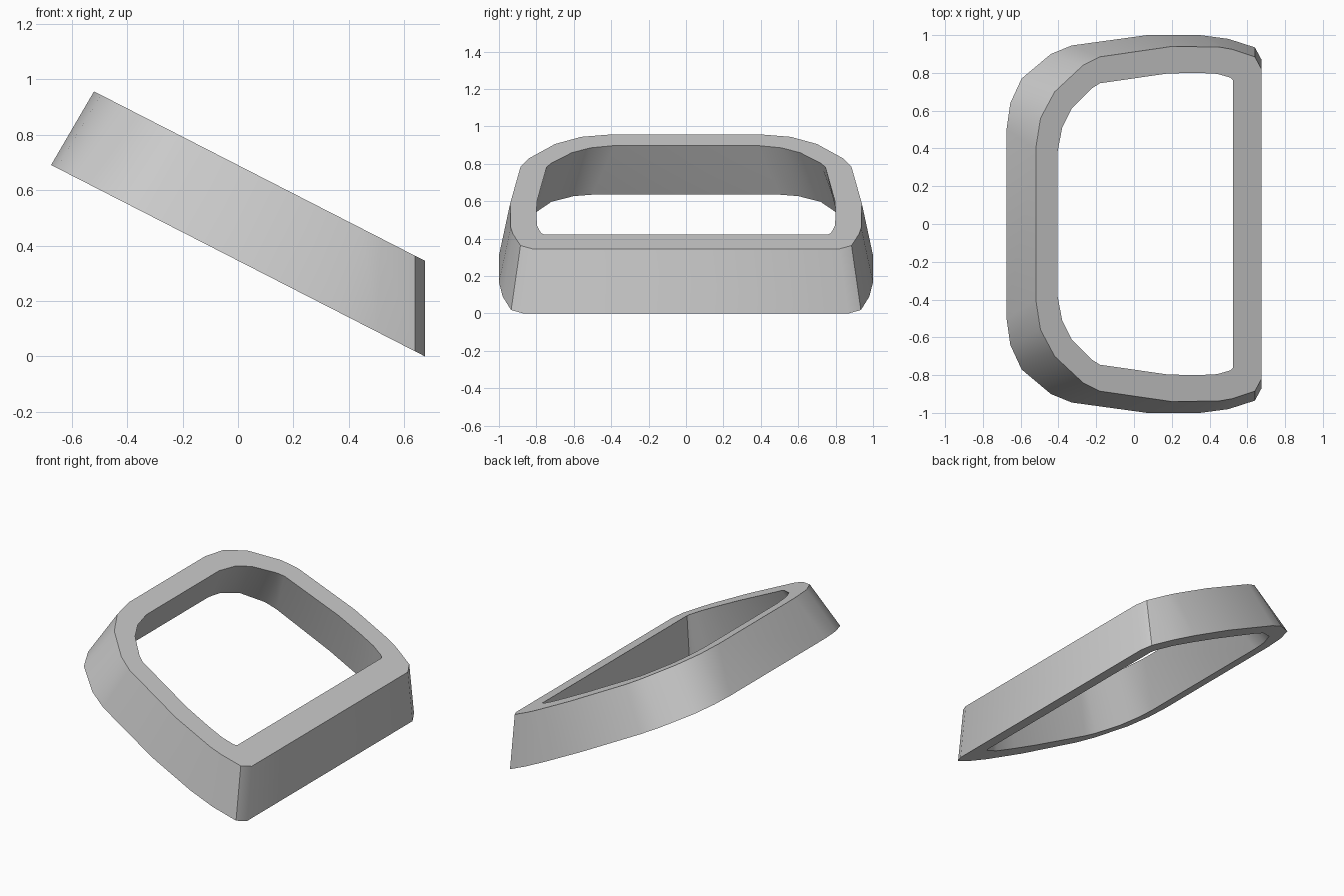
import bpy
import bmesh
import math

cube = bpy.data.objects.get("Cube")
if cube:
    bpy.data.objects.remove(cube, do_unlink=True)

# The rims lie on two parallel sloping planes
FRONT_X = 0.675
SLOPE = 0.512
WALL_HEIGHT = 0.345

# Half outlines seen from above, from the raised end to the low straight end
outer_bottom = [(-.675, .5), (-.655, .64), (-.595, .77), (-.44, .9), (-.33, .945),
                (.07, 1), (.35, 1), (.5, .98), (.64, .935), (FRONT_X, .87)]
outer_top = [(-.52, .4), (-.495, .56), (-.42, .7), (-.27, .84), (-.18, .885),
             (.2, .94), (.45, .937), (.52, .925), (.64, .885), (FRONT_X, .82)]
inner_top = [(-.405, .38), (-.38, .51), (-.33, .61), (-.22, .72), (-.18, .745),
             (.18, .797), (.34, .8), (.44, .795), (.51, .775), (.525, .76)]
inner_bottom = [(-.565, .5), (-.55, .6), (-.49, .72), (-.37, .81), (-.3, .83),
                (.07, .86), (.25, .86), (.4, .85), (.51, .81), (.525, .79)]


def make_material(name, value):
    mat = bpy.data.materials.new(name)
    mat.use_nodes = True
    color = (value, value, value, 1)
    mat.diffuse_color = color
    shader = mat.node_tree.nodes["Principled BSDF"]
    shader.inputs["Base Color"].default_value = color
    shader.inputs["Roughness"].default_value = 0.6
    return mat


def add_loop(bm, half, lift):
    """Mirror a half outline and place it on the sloping plane."""
    outline = half + [(x, -y) for x, y in reversed(half)]
    return [bm.verts.new((x, y, (FRONT_X - x) * SLOPE + lift)) for x, y in outline]


def bridge(bm, first, second):
    """Join two matching closed loops with quads."""
    count = len(first)
    for i in range(count):
        j = (i + 1) % count
        bm.faces.new((first[i], first[j], second[j], second[i]))


# Tilted ring frame
bm = bmesh.new()
loops = [add_loop(bm, outer_bottom, 0),
         add_loop(bm, outer_top, WALL_HEIGHT),
         add_loop(bm, inner_top, WALL_HEIGHT),
         add_loop(bm, inner_bottom, 0)]
for i, loop in enumerate(loops):
    bridge(bm, loop, loops[(i + 1) % len(loops)])
bmesh.ops.recalc_face_normals(bm, faces=bm.faces)

mesh = bpy.data.meshes.new("tilted_frame")
bm.to_mesh(mesh)
bm.free()
mesh.materials.append(make_material("light grey", 0.6))

frame = bpy.data.objects.new("tilted_frame", mesh)
bpy.context.collection.objects.link(frame)

# Smooth the rounded walls and keep the rims sharp
bpy.ops.object.select_all(action="DESELECT")
frame.select_set(True)
bpy.context.view_layer.objects.active = frame
bpy.ops.object.shade_smooth_by_angle(angle=math.radians(32))
